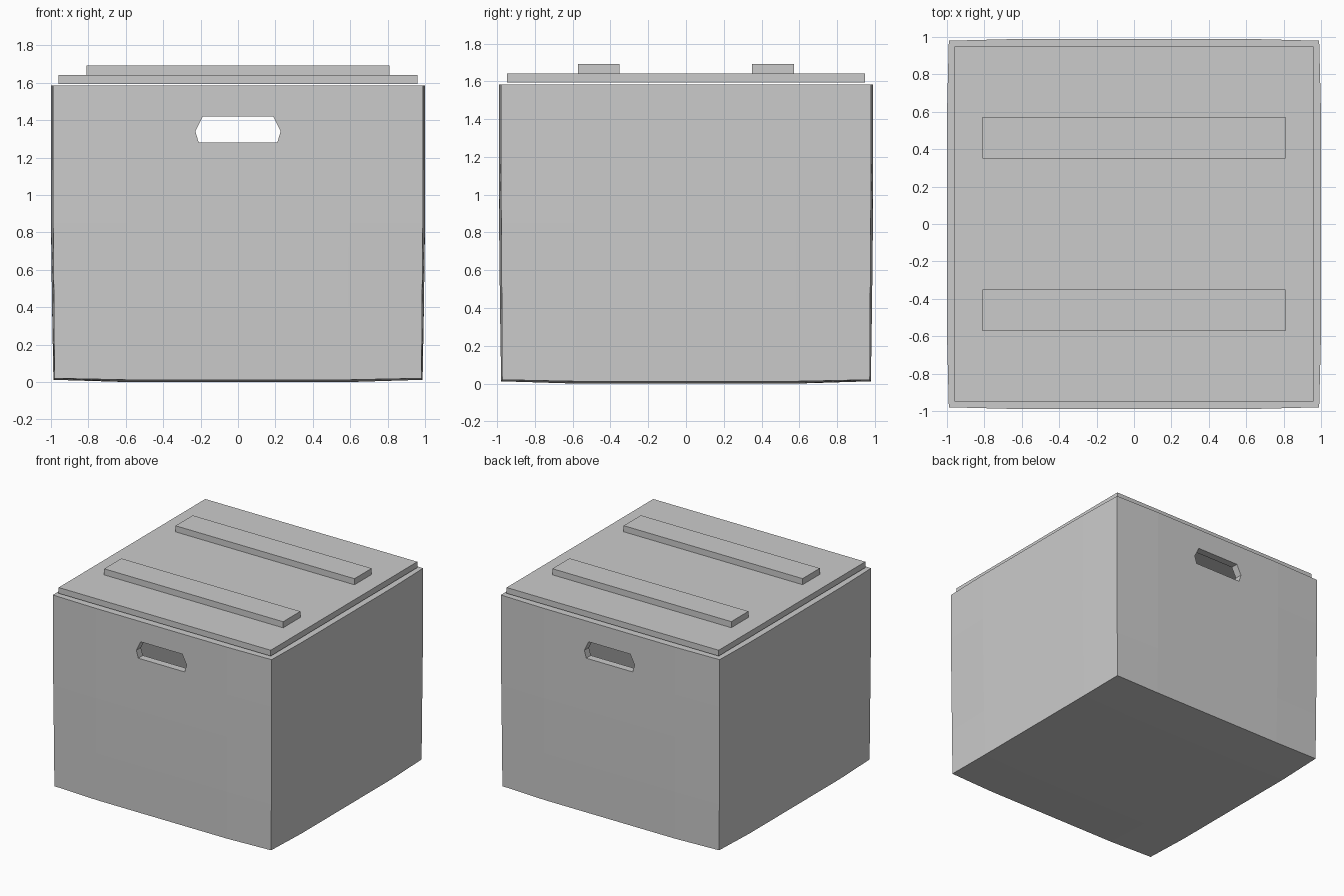
import bpy, bmesh

if "Cube" in bpy.data.objects:
    bpy.data.objects.remove(bpy.data.objects["Cube"])


def add_object(name, bm):
    bmesh.ops.recalc_face_normals(bm, faces=bm.faces)
    mesh = bpy.data.meshes.new(name)
    bm.to_mesh(mesh)
    bm.free()
    ob = bpy.data.objects.new(name, mesh)
    bpy.context.collection.objects.link(ob)
    return ob


def add_box(name, x0, x1, y0, y1, z0, z1):
    bm = bmesh.new()
    bmesh.ops.create_cube(bm, size=1)
    for v in bm.verts:
        v.co.x = x1 if v.co.x > 0 else x0
        v.co.y = y1 if v.co.y > 0 else y0
        v.co.z = z1 if v.co.z > 0 else z0
    return add_object(name, bm)


# Box shell: open at the top, walls and floor bow out slightly
SPANS = (-1, -0.6, 0.6, 1)
# rows: height, corner half width, corner half depth, bulge
ROWS = ((0.02, 0.981, 0.973, 0.006), (0.4, 0.984, 0.975, 0.01),
        (0.85, 0.988, 0.978, 0.012), (1.2, 0.99, 0.98, 0.01),
        (1.585, 0.99, 0.98, 0.01))
bm = bmesh.new()
points = {}


def point(i, j, k):
    if (i, j, k) not in points:
        u, v = SPANS[i], SPANS[j]
        z, hx, hy, bulge = ROWS[k]
        mid_x, mid_y = abs(u) < 1, abs(v) < 1
        x = u * (hx + bulge * mid_y)
        y = v * (hy + bulge * mid_x)
        if k == 0:
            z -= 0.02 if mid_x and mid_y else 0.008 * (mid_x or mid_y)
        points[i, j, k] = bm.verts.new((x, y, z))
    return points[i, j, k]


for a in range(3):
    for b in range(3):
        bm.faces.new([point(a, b, 0), point(a, b + 1, 0),
                      point(a + 1, b + 1, 0), point(a + 1, b, 0)])
    for k in range(len(ROWS) - 1):
        for s in (0, 3):
            bm.faces.new([point(a, s, k), point(a + 1, s, k),
                          point(a + 1, s, k + 1), point(a, s, k + 1)])
            bm.faces.new([point(s, a, k), point(s, a + 1, k),
                          point(s, a + 1, k + 1), point(s, a, k + 1)])
box = add_object("storage_box", bm)

# Recalculated normals must face outwards for the inward wall thickness
if max(box.data.polygons, key=lambda p: p.center.y).normal.y < 0:
    box.data.flip_normals()
wall = box.modifiers.new("wall", 'SOLIDIFY')
wall.thickness = 0.06
wall.offset = -1
wall.use_even_offset = True

# Hand holes through front and back walls
outline = ((-0.21, 1.28), (0.21, 1.28), (0.228, 1.34),
           (0.188, 1.42), (-0.188, 1.42), (-0.228, 1.34))
bm = bmesh.new()
face = bm.faces.new([bm.verts.new((x, -1.2, z)) for x, z in outline])
ext = bmesh.ops.extrude_face_region(bm, geom=[face])
for v in ext["geom"]:
    if isinstance(v, bmesh.types.BMVert):
        v.co.y = 1.2
cutter = add_object("hand_hole_cutter", bm)
cutter.hide_render = True
cutter.display_type = 'WIRE'
hole = box.modifiers.new("hand_holes", 'BOOLEAN')
hole.operation = 'DIFFERENCE'
hole.solver = 'EXACT'
hole.object = cutter

# Lid panel with two battens
add_box("lid", -0.96, 0.96, -0.948, 0.948, 1.594, 1.642)
for name, y in (("front_batten", -0.462), ("back_batten", 0.46)):
    add_box(name, -0.81, 0.81, y - 0.111, y + 0.111, 1.642, 1.692)
